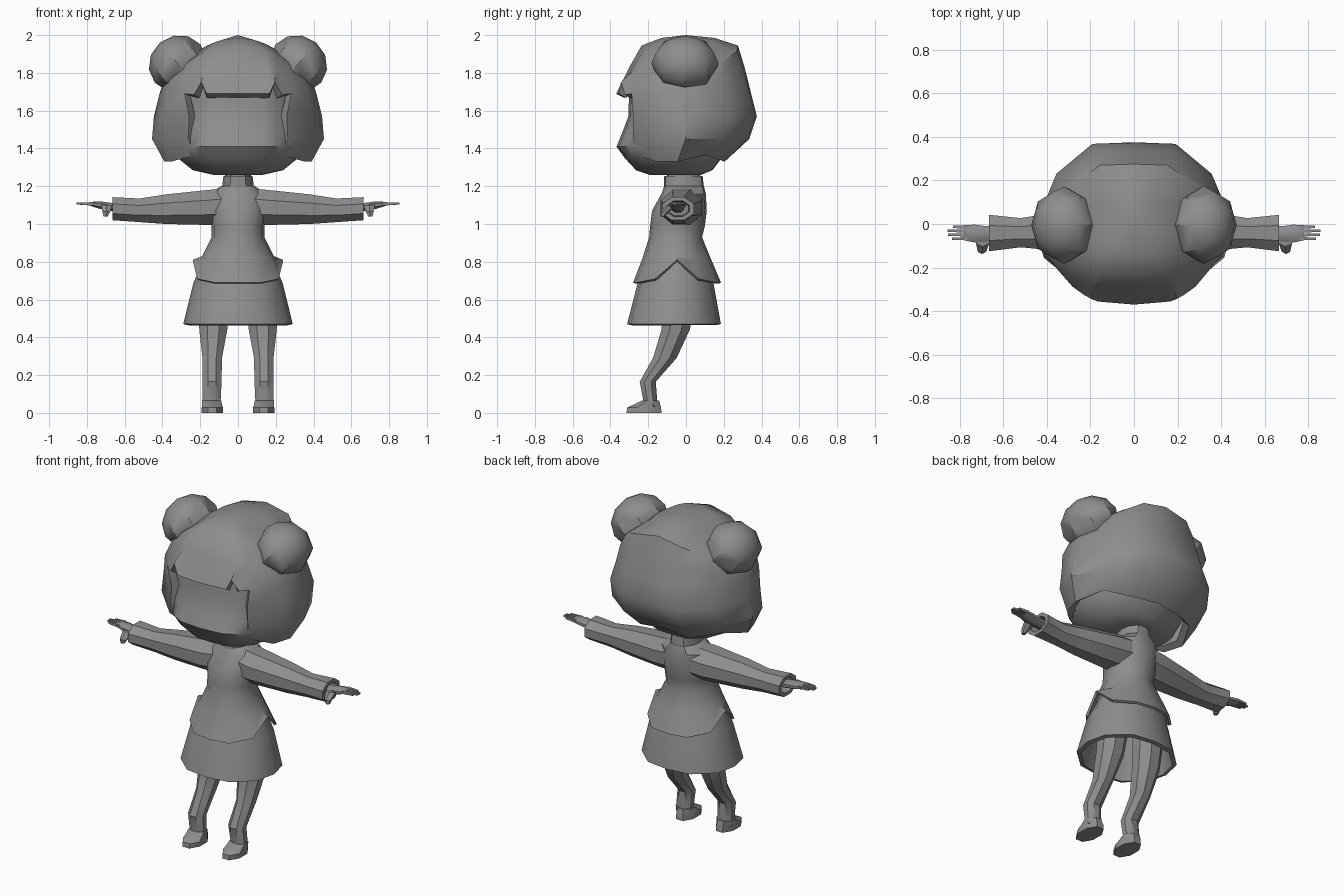
import bpy, bmesh, math

cube = bpy.data.objects.get("Cube")
if cube:
    bpy.data.objects.remove(cube, do_unlink=True)

GREY = (0.27, 0.27, 0.27, 1)
mat = bpy.data.materials.new("plain grey")
mat.use_nodes = True
mat.diffuse_color = GREY
mat.node_tree.nodes["Principled BSDF"].inputs["Base Color"].default_value = GREY

# Half outlines, front to back; x and y run from -1 to 1
HAIR = [(0, -1), (.4, -.96), (.47, -.93), (.56, -.87), (.68, -.77),
        (.91, -.45), (1, 0), (.8, .6), (.43, .98), (0, 1)]
LOCK = HAIR[:4] + [(.58, -.82)] + HAIR[5:]
BODY = [(0, -1), (.5, -.92), (.9, -.5), (1, 0), (.9, .5), (.5, .92), (0, 1)]


def ring(outline, z, hw, yf, yb, sag=0, lift={}):
    """Level symmetric ring; sag lowers the sides, lift raises single points."""
    cy, ry = (yf + yb) / 2, (yb - yf) / 2
    half = [(x * hw, cy + y * ry, z - sag * x * x + lift.get(i, 0))
            for i, (x, y) in enumerate(outline)]
    return half + [(-x, y, h) for x, y, h in half[-2:0:-1]]


def oval(axis, pos, a0, a1, b0, b1, n=8):
    """Flat-sided ring across the x or z axis, filling the given bounds."""
    pts = []
    for i in range(n):
        t = (i + .5) * 2 * math.pi / n
        k = 1 / math.cos(math.pi / n)
        a = (a0 + a1) / 2 + (a1 - a0) / 2 * math.cos(t) * k
        b = (b0 + b1) / 2 + (b1 - b0) / 2 * math.sin(t) * k
        pts.append((pos, a, b) if axis == 'x' else (a, b, pos))
    return pts


def finish(obj, mirror=False, thick=0, angle=38):
    obj.data.materials.append(mat)
    if thick:
        m = obj.modifiers.new("thickness", 'SOLIDIFY')
        m.thickness, m.offset = thick, -1
    if mirror:
        obj.modifiers.new("mirror", 'MIRROR')
    bpy.ops.object.select_all(action='DESELECT')
    obj.select_set(True)
    bpy.context.view_layer.objects.active = obj
    bpy.ops.object.convert(target='MESH')
    bpy.ops.object.shade_smooth_by_angle(angle=math.radians(angle))
    return obj


def loft(name, rings, caps=True, tip=None, skip=None, **kw):
    bm = bmesh.new()
    rows = [[bm.verts.new(p) for p in r] for r in rings]
    n = len(rows[0])
    for k in range(len(rows) - 1):
        for j in range(n):
            if skip and skip(k, j):
                continue
            i = (j + 1) % n
            bm.faces.new((rows[k][j], rows[k][i], rows[k + 1][i], rows[k + 1][j]))
    if tip:
        t = bm.verts.new(tip)
        for j in range(n):
            bm.faces.new((rows[-1][j], rows[-1][(j + 1) % n], t))
    if caps:
        bm.faces.new(rows[0][::-1])
        bm.faces.new(rows[-1])
        bmesh.ops.recalc_face_normals(bm, faces=bm.faces[:])
    loose = [v for v in bm.verts if not v.link_faces]
    bmesh.ops.delete(bm, geom=loose, context='VERTS')
    mesh = bpy.data.meshes.new(name)
    bm.to_mesh(mesh)
    bm.free()
    obj = bpy.data.objects.new(name, mesh)
    bpy.context.collection.objects.link(obj)
    return finish(obj, **kw)


# Head under the hair
loft("head", [ring(HAIR, *r) for r in (
    (1.26, .13, -.19, .08), (1.285, .24, -.265, .14), (1.35, .32, -.325, .19),
    (1.41, .345, -.368, .24), (1.49, .355, -.335, .27), (1.57, .36, -.305, .28),
    (1.75, .34, -.3, .26))])

# Hair shell with an open face, side locks and a notched fringe
loft("hair", [
    ring(LOCK, 1.33, .39, -.3, .21, lift={4: .035, 7: .035, 9: .02}),
    ring(LOCK, 1.45, .455, -.34, .335),
    ring(LOCK, 1.57, .445, -.345, .375),
    ring(HAIR, 1.69, .415, -.37, .345, lift={2: .06, 3: -.005}),
    ring(HAIR, 1.83, .395, -.3, .31, .08),
    ring(HAIR, 1.945, .36, -.235, .275, .16),
    ring(HAIR, 1.985, .2, -.13, .15, .06)],
    caps=False, tip=(0, 0, 2.0), thick=.045,
    skip=lambda k, j: k < 3 and (j < 4 or j > 13))

# Hair buns
bpy.ops.mesh.primitive_uv_sphere_add(segments=8, ring_count=6, radius=1)
bun = bpy.context.object
bun.name = "hair_buns"
bun.scale = (.158, .178, .145)
bun.rotation_euler = (0, math.radians(40), 0)
bun.location = (.32, -.005, 1.85)
bpy.ops.object.transform_apply(location=True, rotation=True, scale=True)
finish(bun, mirror=True)

# Neck and collar
loft("neck", [ring(BODY, z, .07, -.1, .075) for z in (1.15, 1.3)])
loft("collar", [ring(BODY, 1.15, .09, -.12, .1), ring(BODY, 1.255, .077, -.115, .088)])

# Jacket with side slits
loft("jacket", [
    ring(BODY, .69, .24, -.28, .185, lift={3: .12, 2: .02, 4: .02}),
    ring(BODY, .82, .19, -.23, .13, lift={3: .01}),
    ring(BODY, .93, .14, -.195, .085),
    ring(BODY, .99, .14, -.19, .1),
    ring(BODY, 1.07, .155, -.18, .11),
    ring(BODY, 1.16, .15, -.13, .105),
    ring(BODY, 1.2, .09, -.115, .095)],
    caps=False, tip=(0, -.01, 1.2), thick=.015)

# Skirt
loft("skirt", [ring(BODY, .47, .29, -.312, .185), ring(BODY, .69, .236, -.255, .145),
               ring(BODY, .84, .165, -.2, .1)],
     caps=False, tip=(0, -.05, .86), thick=.025)

# Sleeves with hollow cuffs
loft("sleeves", [oval('x', *r) for r in (
    (.06, -.12, .09, 1.0, 1.19), (.16, -.135, .085, .995, 1.18),
    (.38, -.12, .05, 1.0, 1.157), (.52, -.107, .027, 1.01, 1.135),
    (.665, -.125, .042, 1.02, 1.142), (.665, -.1, .018, 1.04, 1.122),
    (.6, -.095, .012, 1.045, 1.117))], mirror=True)

# Hands
loft("palms", [oval('x', *r) for r in (
    (.59, -.075, -.01, 1.06, 1.105), (.68, -.08, -.01, 1.07, 1.113),
    (.73, -.085, -.003, 1.08, 1.12), (.78, -.075, -.005, 1.095, 1.117))], mirror=True)
for i, tip_x in enumerate((.835, .853, .855, .83)):
    y = -.075 + i * .018
    loft("fingers_%d" % (i + 1), [
        oval('x', .76, y, y + .015, 1.097, 1.116, 4),
        oval('x', tip_x, y + .002, y + .013, 1.103, 1.113, 4)], mirror=True)
loft("thumbs", [oval('z', *r, 6) for r in (
    (1.04, .69, .712, -.135, -.115), (1.065, .677, .718, -.135, -.09),
    (1.1, .665, .725, -.1, -.05))], mirror=True)

# Legs
loft("legs", [oval('z', *r) for r in (
    (.03, .09, .19, -.23, -.15), (.06, .092, .188, -.225, -.152),
    (.165, .087, .187, -.245, -.16), (.29, .085, .188, -.175, -.05),
    (.44, .057, .205, -.13, .02), (.64, .04, .21, -.11, .06))], mirror=True)

# Shoes
loft("shoes", [oval('z', *r) for r in (
    (0, .08, .192, -.315, -.13), (.028, .08, .192, -.312, -.132),
    (.045, .085, .19, -.275, -.137), (.065, .088, .19, -.235, -.142))], mirror=True)
